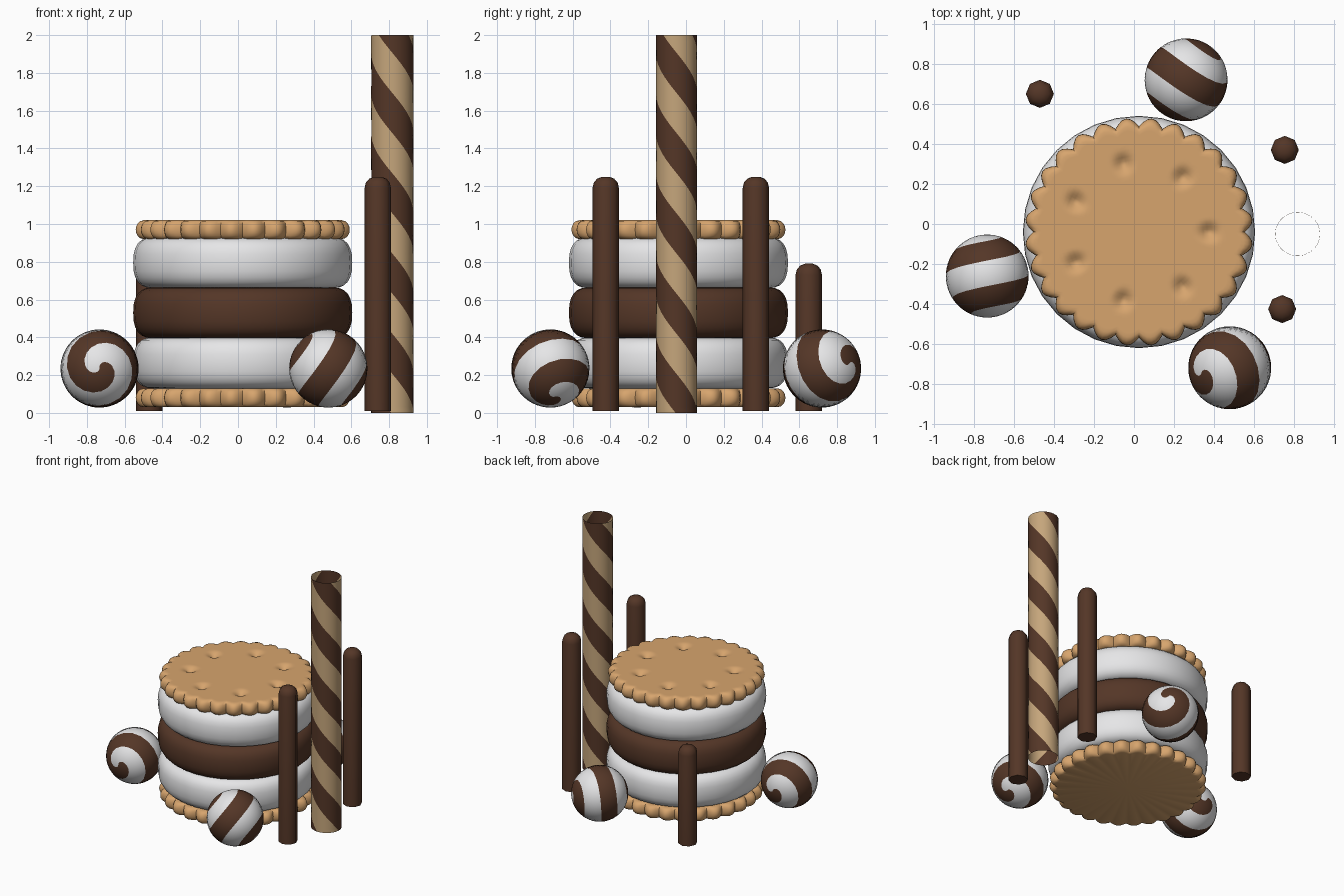
import bpy, bmesh, math
from mathutils import Vector

if "Cube" in bpy.data.objects:
    bpy.data.objects.remove(bpy.data.objects["Cube"])

TAU = 2 * math.pi


def material(name, rgb):
    m = bpy.data.materials.new(name)
    m.diffuse_color = (*rgb, 1)
    m.use_nodes = True
    m.node_tree.nodes["Principled BSDF"].inputs["Base Color"].default_value = m.diffuse_color
    return m


CHOCOLATE = material("chocolate", (0.089, 0.037, 0.020))
WHITE = material("marshmallow_white", (0.80, 0.80, 0.81))
COOKIE = material("cookie_gold", (0.68, 0.375, 0.155))
TAN = material("wafer_tan", (0.56, 0.38, 0.20))


def grid(name, rows, segs, point, mats, mat_of=lambda u: 0, angle=50, cap=False):
    """Ring-by-ring surface: point(row, u) with u running once around."""
    bm = bmesh.new()
    rings = [[bm.verts.new(point(i, TAU * j / segs)) for j in range(segs)] for i in range(rows)]
    for a, b in zip(rings, rings[1:]):
        for j in range(segs):
            k = (j + 1) % segs
            f = bm.faces.new((a[j], a[k], b[k], b[j]))
            f.material_index = mat_of(TAU * (j + 0.5) / segs)
    if cap:
        bm.faces.new(list(reversed(rings[0])))
    bmesh.ops.remove_doubles(bm, verts=bm.verts, dist=1e-5)
    if cap or rows > 70 or len(mats) == 1:
        bmesh.ops.recalc_face_normals(bm, faces=bm.faces)
    me = bpy.data.meshes.new(name)
    bm.to_mesh(me)
    bm.free()
    for m in mats:
        me.materials.append(m)
    ob = bpy.data.objects.new(name, me)
    bpy.context.collection.objects.link(ob)
    bpy.ops.object.select_all(action='DESELECT')
    ob.select_set(True)
    bpy.context.view_layer.objects.active = ob
    bpy.ops.object.shade_smooth_by_angle(angle=math.radians(angle))
    return ob


CX, CY = 0.025, -0.04


# Puffy filling layers: rounded drum profile
def filling(name, z, mat):
    prof = [(0, -0.135)]
    for i in range(13):
        t = math.pi * (i / 12 - 0.5)
        c, s = max(math.cos(t), 0), math.sin(t)
        prof.append((0.47 + 0.11 * c ** 0.75, 0.135 * math.copysign(abs(s) ** 0.8, s)))
    prof.append((0, 0.135))
    grid(name, len(prof), 32, lambda i, u: (CX + prof[i][0] * math.cos(u),
         CY + prof[i][0] * math.sin(u), z + prof[i][1]), [mat])


filling("lower_marshmallow", 0.265, WHITE)
filling("chocolate_filling", 0.53, CHOCOLATE)
filling("upper_marshmallow", 0.795, WHITE)

# Scalloped cookies with seven dimples on the upper face
DIMPLES = [(0.35 * math.cos(TAU * k / 7), 0.35 * math.sin(TAU * k / 7)) for k in range(7)]


def cookie(name, z0):
    prof = [(0, -0.05), (0.93, -0.05)]
    prof += [(0.93 + 0.07 * math.cos(t), 0.05 * math.sin(t))
             for t in (-1.1, -0.7, -0.35, 0, 0.35, 0.7, 1.1)]
    prof += [(0.93 * (1 - k / 26), 0.05) for k in range(27)]

    def point(i, u):
        f, z = prof[i]
        lobe = 0.528 + 0.042 * abs(math.sin(14 * u))
        blend = max(0, (f - 0.7) / 0.3)
        r = f * (0.56 * (1 - blend) + lobe * blend)
        x, y = r * math.cos(u), r * math.sin(u)
        if i > 9:
            d = min(math.hypot(x - a, y - b) for a, b in DIMPLES)
            z -= 0.04 * max(0, 1 - d / 0.065) ** 1.5
        return (CX + x, CY + y, z0 + z)

    grid(name, len(prof), 168, point, [COOKIE], angle=60)


cookie("bottom_cookie", 0.08)
cookie("top_cookie", 0.97)


# Chocolate sticks: eight sides, domed top
def stick(name, x, y, h):
    prof = [(0.07, 0.01), (0.07, h - 0.06), (0.063, h - 0.03), (0.045, h - 0.01), (0.02, h), (0, h)]
    grid(name, len(prof), 8, lambda i, u: (x + prof[i][0] * math.cos(u),
         y + prof[i][0] * math.sin(u), prof[i][1]), [CHOCOLATE], cap=True)


stick("back_left_stick", -0.47, 0.65, 0.79)
stick("back_right_stick", 0.753, 0.37, 1.25)
stick("front_right_stick", 0.74, -0.425, 1.25)


# Open rolled wafer with two helical stripes; mesh follows the stripes
def wafer(i, u):
    z = 2 * i / 64
    a = u - TAU * (z - 1.80) / 0.85
    return (0.817 + 0.112 * math.cos(a), -0.05 + 0.109 * math.sin(a), z)


grid("wafer_roll", 65, 24, wafer, [TAN, CHOCOLATE],
     lambda u: int(math.cos(2 * u) > 0))


# Swirled candy balls: one spiral stripe from pole to pole
def ball(name, centre, axis, anchor, brown_anchor):
    c, a, d = Vector(centre), Vector(axis).normalized(), Vector(anchor).normalized()
    e1 = a.orthogonal().normalized()
    e2 = a.cross(e1)
    phase = math.atan2(d.dot(e2), d.dot(e1)) + 5 * math.acos(d.dot(a))
    if not brown_anchor:
        phase += math.pi

    def point(i, u):
        t = math.pi * i / 48
        p = u + phase - 5 * t
        return c + 0.207 * (a * math.cos(t) + (e1 * math.cos(p) + e2 * math.sin(p)) * math.sin(t))

    ob = grid(name, 49, 32, point, [WHITE, CHOCOLATE], lambda u: int(math.cos(u) > 0))
    bm = bmesh.new()
    bm.from_mesh(ob.data)
    bmesh.ops.recalc_face_normals(bm, faces=bm.faces)
    bm.to_mesh(ob.data)
    bm.free()


ball("left_ball", (-0.733, -0.26, 0.235), (0, -1, 0.03), (0, 0.07, 1), False)
ball("front_ball", (0.478, -0.718, 0.235), (-0.68, -0.12, 0.72), (0.07, -0.99, 0.0), True)
ball("back_ball", (0.26, 0.72, 0.235), (0.7, 0.7, 0.13), (0, 0, 1), True)
